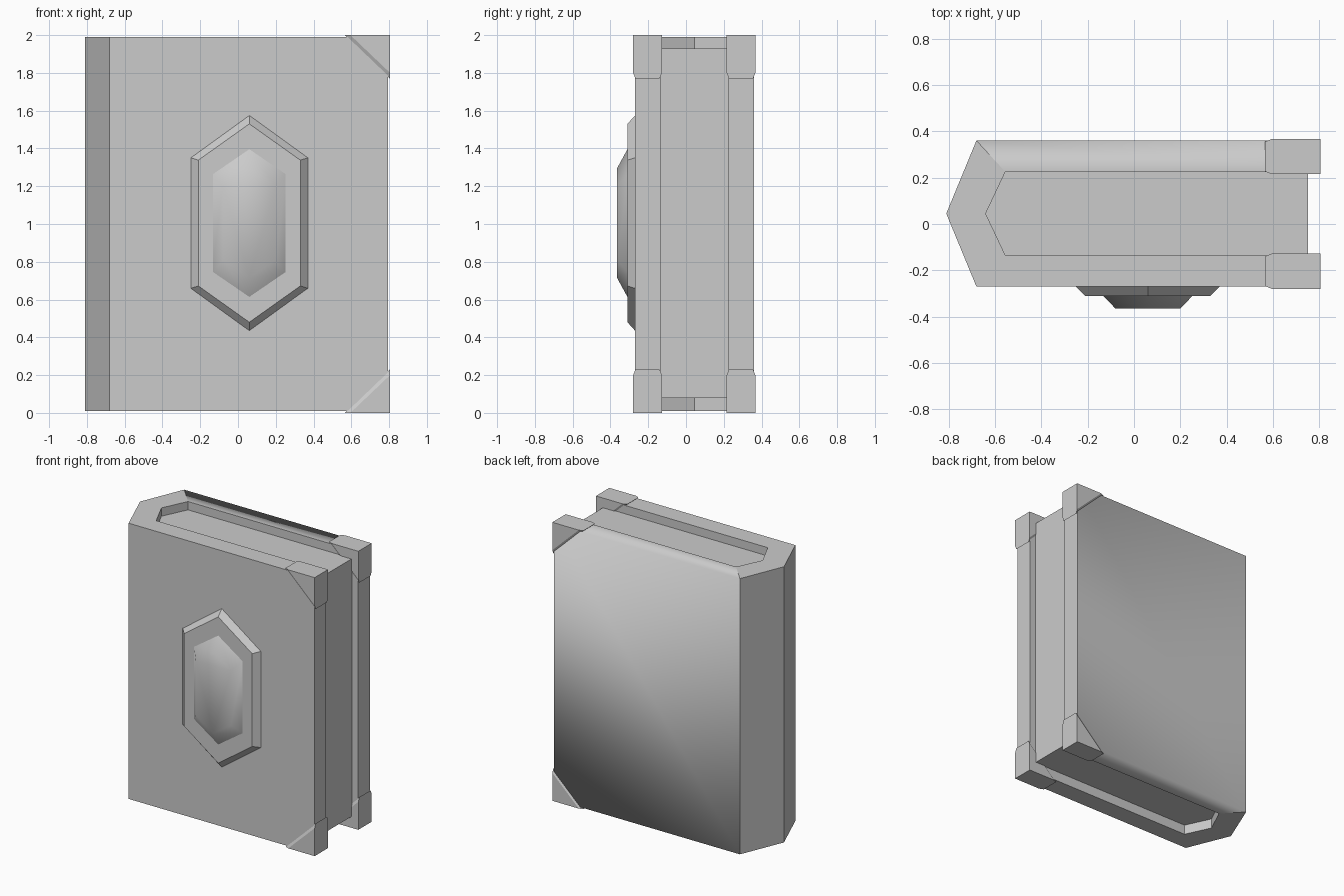
import bpy, bmesh, math

cube = bpy.data.objects.get("Cube")
if cube:
    bpy.data.objects.remove(cube, do_unlink=True)

GREY = (0.6, 0.6, 0.6, 1)
mat = bpy.data.materials.new("plain grey")
mat.use_nodes = True
mat.diffuse_color = GREY
mat.node_tree.nodes["Principled BSDF"].inputs["Base Color"].default_value = GREY

BOTTOM, TOP = 0.01, 1.99
FRONT, BACK, MID = -0.27, 0.36, 0.045


def finish(bm, name):
    bmesh.ops.recalc_face_normals(bm, faces=bm.faces)
    mesh = bpy.data.meshes.new(name)
    bm.to_mesh(mesh)
    bm.free()
    mesh.materials.append(mat)
    obj = bpy.data.objects.new(name, mesh)
    bpy.context.collection.objects.link(obj)
    return obj


def loft(name, rings):
    """Join equal-length closed rings of points and cap both ends."""
    bm = bmesh.new()
    rows = [[bm.verts.new(p) for p in ring] for ring in rings]
    n = len(rows[0])
    for a, b in zip(rows, rows[1:]):
        for i in range(n):
            j = (i + 1) % n
            bm.faces.new((a[i], a[j], b[j], b[i]))
    bm.faces.new(rows[0])
    bm.faces.new(rows[-1])
    return finish(bm, name)


# Cover: a folded sheet with a pointed spine
outer = [(0.795, FRONT), (-0.68, FRONT), (-0.81, MID), (-0.68, BACK), (0.795, BACK)]
inner = [(0.795, -0.135), (-0.555, -0.135), (-0.64, MID), (-0.555, 0.225), (0.795, 0.225)]
bm = bmesh.new()
grid = [[bm.verts.new((x, y, z)) for x, y in side]
        for side, z in ((outer, BOTTOM), (outer, TOP), (inner, TOP), (inner, BOTTOM))]
for r in range(4):
    a, b = grid[r], grid[(r + 1) % 4]
    for i in range(4):
        bm.faces.new((a[i], a[i + 1], b[i + 1], b[i]))
for end in (0, -1):
    bm.faces.new([row[end] for row in grid])
# Only the long top and bottom edges of the back board are soft
for f in bm.faces:
    f.smooth = True
for e in bm.edges:
    p, q = (v.co for v in e.verts)
    soft = abs(p.y - BACK) < 1e-4 and abs(q.y - BACK) < 1e-4 and abs(p.z - q.z) < 1e-4
    e.smooth = soft
finish(bm, "cover")

# Page block, recessed on three sides
pages = [(min(x, 0.75), y) for x, y in inner]
loft("page_block", [[(x, y, z) for x, y in pages] for z in (0.08, 1.93)])


# Corner guards with a chamfered diagonal edge
def corner(y, cut, top):
    pts = [(0.565 + cut, 2), (0.805, 2), (0.805, 1.77 + cut)]
    return [(x, y, z if top else 2 - z) for x, z in pts]


for board, y0, y1 in (("front", -0.28, -0.128), ("back", 0.215, 0.367)):
    for level in ("top", "bottom"):
        layers = ((y0, 0.03), (y0 + 0.012, 0), (y1 - 0.012, 0), (y1, 0.03))
        loft(f"{board}_{level}_corner_guard",
             [corner(y, cut, level == "top") for y, cut in layers])


# Hexagonal emblem on the front board
def hexagon(y, half_width, shoulder, tip):
    cx, cz = 0.06, 1.005
    pts = [(0, tip), (half_width, shoulder), (half_width, -shoulder),
           (0, -tip), (-half_width, -shoulder), (-half_width, shoulder)]
    return [(cx + x, y, cz + z) for x, z in pts]


loft("emblem_plate", [hexagon(FRONT + 0.005, 0.315, 0.347, 0.575),
                      hexagon(-0.31, 0.27, 0.333, 0.525)])
gem = loft("emblem_gem", [hexagon(-0.305, 0.197, 0.265, 0.4),
                          hexagon(-0.365, 0.14, 0.195, 0.29)])
bpy.ops.object.select_all(action="DESELECT")
gem.select_set(True)
bpy.context.view_layer.objects.active = gem
bpy.ops.object.shade_smooth_by_angle(angle=math.radians(38))
